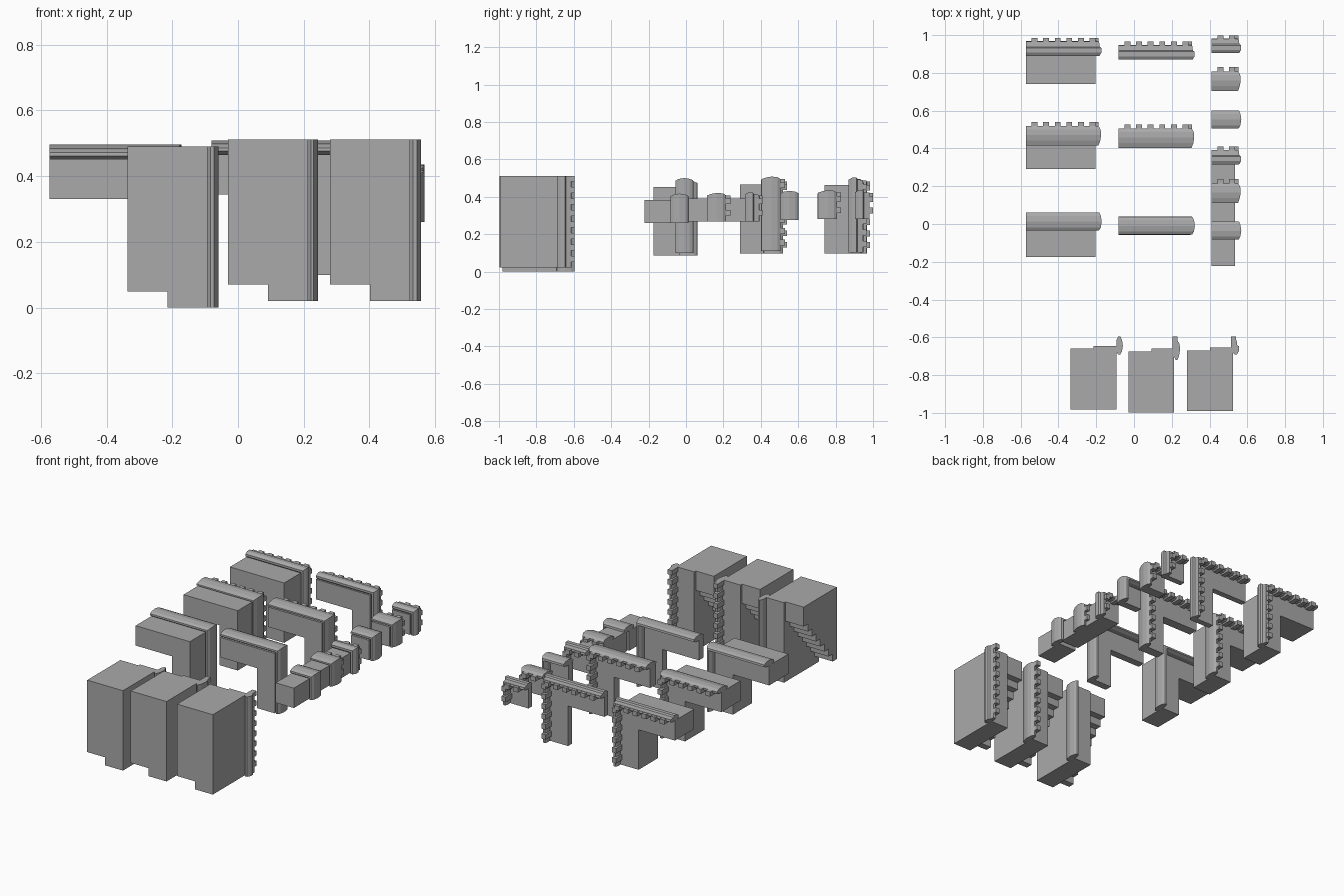
import bpy
import bmesh

if "Cube" in bpy.data.objects:
    bpy.data.objects.remove(bpy.data.objects["Cube"])

stone = bpy.data.materials.new("grey_stone")
stone.use_nodes = True
GREY = (0.4, 0.4, 0.4, 1)
stone.diffuse_color = GREY
stone.node_tree.nodes["Principled BSDF"].inputs["Base Color"].default_value = GREY

POST = 0.122      # width of posts and height of beams
PITCH = 0.0615    # spacing of the dentil blocks
TRIM_END = 0.018  # outward reach of the dentil blocks


def finish(bm, name):
    bmesh.ops.recalc_face_normals(bm, faces=bm.faces)
    mesh = bpy.data.meshes.new(name)
    bm.to_mesh(mesh)
    bm.free()
    mesh.materials.append(stone)
    bpy.context.collection.objects.link(bpy.data.objects.new(name, mesh))


def loft(bm, rings):
    """Skin matching rings of points and close both ends."""
    loops = [[bm.verts.new(p) for p in ring] for ring in rings]
    n = len(loops[0])
    for a, b in zip(loops, loops[1:]):
        for i in range(n):
            j = (i + 1) % n
            bm.faces.new((a[i], a[j], b[j], b[i]))
    bm.faces.new(loops[0])
    bm.faces.new(loops[-1])


def box(bm, x, y, z):
    loft(bm, [[(x[0], b, c), (x[1], b, c), (x[1], b, d), (x[0], b, d)]
              for b in y for c, d in [z]])


# Moulding sections: (outward, backward) from the edge of the block
PLAIN = [(0, -.032), (.01, -.047), (.02, -.046), (.029, -.03), (.034, 0),
         (.03, .03), (.022, .048), (.01, .05), (0, .03)]
ROUND = [(0, -.045), (.009, -.061), (.017, -.06), (.026, -.035), (.031, -.005),
         (.028, .025), (.018, .042), (.006, .042), (0, .03)]
STEPPED = [(0, -.025), (.009, -.036), (.022, -.036), (.033, -.018),
           (.033, .006), (.024, .012), (.02, .04), (.006, .042), (0, .03)]

# style: section, dentil reach (none when 0), thickness of a thin slab
STYLES = {"plain": (PLAIN, 0, .045),
          "round": (ROUND, .065, .058),
          "stepped": (STEPPED, .059, .036)}


def dentils(bm, style, back, x0, x1, bottom, top, along_top):
    reach = STYLES[style][1]
    if not reach:
        return
    y = (back - .005, back + reach)
    half = PITCH / 2
    if along_top:
        for i in range(round((x1 - x0) / PITCH)):
            a = x0 + half + i * PITCH
            box(bm, (a, a + half), y, (top - .01, top + TRIM_END))
    for i in range(round((top - bottom) / PITCH)):
        a = bottom + half + i * PITCH
        box(bm, (x1 - .01, x1 + TRIM_END), y, (a, min(a + half, top)))


def trim(name, style, back, x0, x1, bottom, top, along_top=True):
    """Moulding down the outer side, mitred round the top corner."""
    section = STYLES[style][0]
    rings = [[(x1 + u, back + v, bottom) for u, v in section]]
    if along_top:
        rings.append([(x1 + u, back + v, top + u) for u, v in section])
        rings.append([(x0, back + v, top + u) for u, v in section])
    else:
        rings.append([(x1 + u, back + v, top) for u, v in section])
    bm = bmesh.new()
    loft(bm, rings)
    finish(bm, name + "_moulding")
    if STYLES[style][1]:
        bm = bmesh.new()
        dentils(bm, style, back, x0, x1, bottom, top, along_top)
        finish(bm, name + "_dentils")


def corner_piece(name, style, back, depth, x0, x1, top, height):
    """Beam with a post under its right end, or one block when short."""
    bottom = top - height
    if height > POST:
        outline = [(x0, top), (x1, top), (x1, bottom), (x1 - POST, bottom),
                   (x1 - POST, top - POST), (x0, top - POST)]
    else:
        outline = [(x0, top), (x1, top), (x1, bottom), (x0, bottom)]
    bm = bmesh.new()
    loft(bm, [[(x, y, z) for x, z in outline] for y in (back - depth, back)])
    finish(bm, name + "_body")
    trim(name, style, back, x0, x1, bottom, top)


def stair_piece(name, style, back, x0, bottom, steps=8):
    """Full-height pier beside a block with a stepped underside."""
    x1, xm = x0 + .243, x0 + .122
    front, top = back - .337, bottom + .49
    bm = bmesh.new()
    box(bm, (xm, x1), (front, back), (bottom, top))
    finish(bm, name + "_pier")
    run, rise = (.337 - .015) / steps, .046
    outline = [(front, top)]
    for i in range(steps):
        z = bottom + .049 + i * rise
        outline += [(front + i * run, z), (front + (i + 1) * run, z)]
    outline.append((back - .015, top))
    bm = bmesh.new()
    loft(bm, [[(x, y, z) for y, z in outline] for x in (x0, xm)])
    finish(bm, name + "_stepped_soffit")
    trim(name, style, back, x0, x1, bottom, top, along_top=False)


# Stepped piers along the front
for style, back, x0, bottom in (("plain", -.645, -.336, 0),
                                ("round", -.66, -.03, .021),
                                ("stepped", -.654, .28, .021)):
    stair_piece("pier_" + style, style, back, x0, bottom)

# Arch corners: (style, back face, top of body)
DEEP = .186
TALL = .367
for style, back, top in (("plain", .012, .452), ("round", .476, .465),
                         ("stepped", .926, .463)):
    corner_piece("deep_arch_" + style, style, back, DEEP, -.573, -.205, top, TALL)
for style, back, top in (("plain", -.01, .466), ("round", .463, .477),
                         ("stepped", .906, .469)):
    thin = STYLES[style][2]
    corner_piece("thin_arch_" + style, style, back, thin, -.081, .288, top, TALL)

# Short corner blocks
for style, back, top in (("plain", -.036, .383), ("round", .172, .39),
                         ("stepped", .351, .39)):
    corner_piece("deep_block_" + style, style, back, DEEP, .411, .534, top, POST)
for style, back, top in (("plain", .552, .398), ("round", .765, .404),
                         ("stepped", .94, .402)):
    thin = STYLES[style][2]
    corner_piece("thin_block_" + style, style, back, thin, .411, .534, top, POST)
